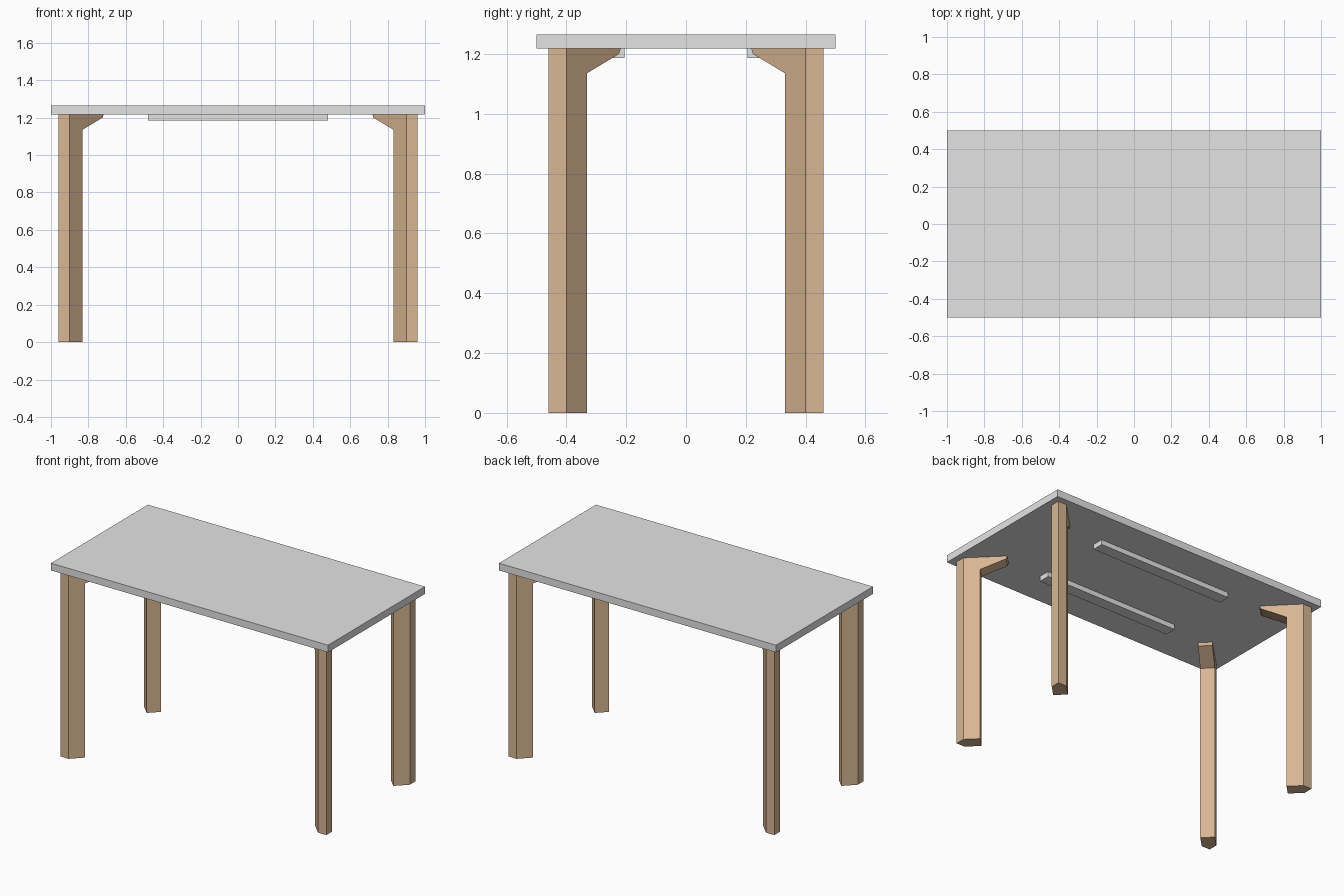
import bpy, bmesh
from math import sqrt

cube = bpy.data.objects.get("Cube")
if cube:
    bpy.data.objects.remove(cube, do_unlink=True)


def material(name, rgb):
    mat = bpy.data.materials.new(name)
    mat.use_nodes = True
    mat.diffuse_color = (*rgb, 1)
    mat.node_tree.nodes["Principled BSDF"].inputs["Base Color"].default_value = (*rgb, 1)
    return mat


GREY = material("light grey", (0.775, 0.775, 0.775))
WOOD = material("tan wood", (0.69, 0.474, 0.292))

TOP = 1.265      # upper face of the table top
UNDER = 1.218    # lower face of the table top


def add_object(name, bm, mat):
    bmesh.ops.recalc_face_normals(bm, faces=bm.faces)
    mesh = bpy.data.meshes.new(name)
    bm.to_mesh(mesh)
    bm.free()
    mesh.materials.append(mat)
    obj = bpy.data.objects.new(name, mesh)
    bpy.context.collection.objects.link(obj)
    return obj


def box(name, low, high, mat):
    bm = bmesh.new()
    bmesh.ops.create_cube(bm, size=1)
    for v in bm.verts:
        v.co = [(a + b) / 2 + c * (b - a) for a, b, c in zip(low, high, v.co)]
    return add_object(name, bm, mat)


def leg(name, sx, sy):
    """Diagonal plank with a pointed outer corner and an inward bracket."""
    half = 0.06 / sqrt(2)
    # Side outline: distance inward from the outer corner, height
    inner = [(0.141, 0), (0.141, 1.136), (0.292, 1.2), (0.299, UNDER)]
    bm = bmesh.new()
    slices = []
    for t in (-half, 0, half):
        outline = [(abs(t), 0)] + inner + [(abs(t), UNDER)]
        slices.append([bm.verts.new((sx * (0.96 - (s + t) / sqrt(2)),
                                     sy * (0.46 - (s - t) / sqrt(2)), z))
                       for s, z in outline])
    bm.faces.new(slices[0])
    bm.faces.new(slices[-1])
    for a, b in zip(slices, slices[1:]):
        for i in range(len(a)):
            j = (i + 1) % len(a)
            bm.faces.new((a[i], a[j], b[j], b[i]))
    # Merge the flat halves of the underside and inner faces
    bmesh.ops.recalc_face_normals(bm, faces=bm.faces)
    bmesh.ops.dissolve_limit(bm, angle_limit=0.01, verts=bm.verts, edges=bm.edges)
    return add_object(name, bm, WOOD)


# Table top
box("table_top", (-1, -0.5, UNDER), (1, 0.5, TOP), GREY)

# Legs and stiffening rails under the top
for end, sy in (("front", -1), ("back", 1)):
    for side, sx in (("left", 1), ("right", -1)):
        leg(f"{end}_{side}_leg", sx, sy)
    y0, y1 = sorted((sy * 0.205, sy * 0.28))
    box(f"{end}_rail", (-0.48, y0, 1.186), (0.48, y1, UNDER), GREY)
